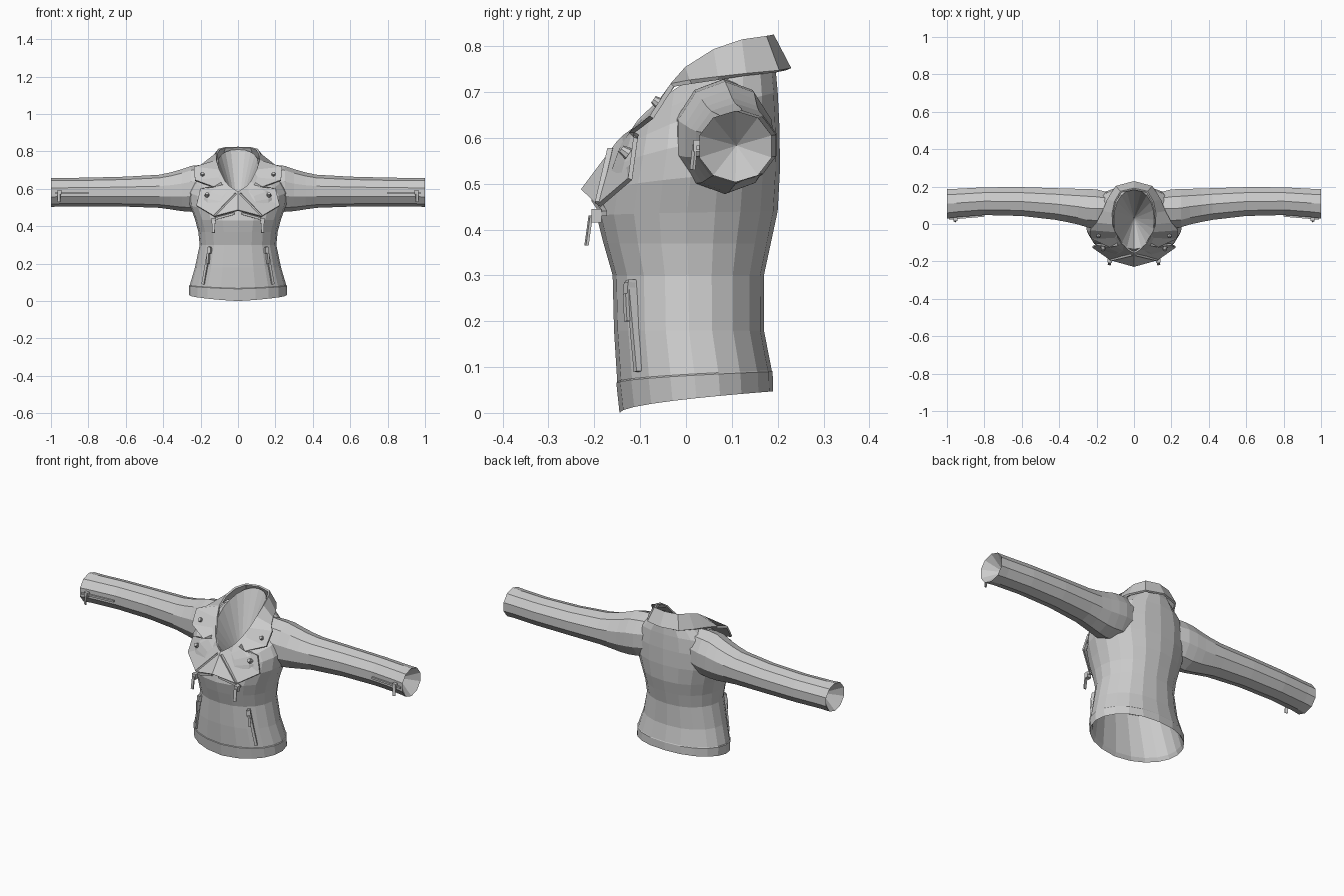
import bpy, bmesh, math
from mathutils import Vector, Matrix

cube = bpy.data.objects.get("Cube")
if cube:
    bpy.data.objects.remove(cube, do_unlink=True)

grey = bpy.data.materials.new("plain grey")
grey.use_nodes = True
COLOUR = (0.6, 0.6, 0.6, 1)
grey.diffuse_color = COLOUR
grey.node_tree.nodes["Principled BSDF"].inputs["Base Color"].default_value = COLOUR


def finish(name, bm):
    bmesh.ops.recalc_face_normals(bm, faces=bm.faces)
    mesh = bpy.data.meshes.new(name)
    bm.to_mesh(mesh)
    bm.free()
    mesh.materials.append(grey)
    obj = bpy.data.objects.new(name, mesh)
    bpy.context.collection.objects.link(obj)
    return obj


def loft(name, rings, start_tip=None, end_tip=None):
    """Skin closed rings; each tip closes an end with a hollow cone."""
    bm = bmesh.new()
    loops = [[bm.verts.new(p) for p in ring] for ring in rings]
    n = len(loops[0])
    for a, b in zip(loops, loops[1:]):
        for i in range(n):
            j = (i + 1) % n
            bm.faces.new((a[i], a[j], b[j], b[i]))
    for loop, tip in ((loops[0], start_tip), (loops[-1], end_tip)):
        if tip:
            apex = bm.verts.new(tip)
            for i in range(n):
                bm.faces.new((loop[i], loop[(i + 1) % n], apex))
    return finish(name, bm)


def bar(name, p, q, width, depth):
    """Slim box running from p to q."""
    p, q = Vector(p), Vector(q)
    bm = bmesh.new()
    turn = (q - p).to_track_quat('Z', 'Y').to_matrix().to_4x4()
    size = Matrix.Diagonal((width, depth, (q - p).length, 1))
    bmesh.ops.create_cube(bm, size=1, matrix=Matrix.Translation((p + q) / 2) @ turn @ size)
    return finish(name, bm)


def stud(name, place):
    bm = bmesh.new()
    turn = Matrix.Rotation(math.radians(55), 4, 'X')
    bmesh.ops.create_cone(bm, cap_ends=True, segments=8, radius1=0.014, radius2=0.009,
                          depth=0.02, matrix=Matrix.Translation(place) @ turn)
    return finish(name, bm)


# Torso, starting with the lining: front height, back height, half width, front y, back y
TORSO = [
    (.26, .26, .195, -.14, .15), (.02, .065, .25, -.135, .18),
    (0, .047, .262, -.145, .19), (.065, .09, .262, -.152, .189),
    (.068, .093, .258, -.15, .187), (.18, .18, .23, -.157, .17),
    (.3, .3, .205, -.16, .17), (.37, .37, .212, -.18, .185),
    (.43, .44, .23, -.195, .2), (.48, .53, .258, -.185, .205),
    (.52, .62, .262, -.17, .204), (.54, .7, .235, -.16, .2),
    (.56, .755, .165, -.15, .195), (.575, .81, .108, -.135, .183),
]


def torso_ring(zf, zb, half, yf, yb, n=20):
    ring = []
    for i in range(n):
        a = math.tau * i / n
        s = (1 - math.cos(a)) / 2
        x = math.copysign(abs(math.sin(a)) ** 0.88, math.sin(a)) if i % (n // 2) else 0
        ring.append((half * x, yf + (yb - yf) * s, zf + (zb - zf) * s ** 0.55))
    return ring


loft("torso", [torso_ring(*r) for r in TORSO], (0, .02, .38), (0, .03, .45))

# Sleeves: x, centre y, centre z, half depth, half height
SLEEVE = [
    (.14, .085, .61, .09, .115), (.2, .082, .605, .108, .118),
    (.25, .085, .6, .108, .118), (.3, .093, .593, .1, .108),
    (.36, .1, .589, .094, .095), (.42, .107, .587, .089, .085),
    (.6, .12, .585, .081, .077), (.8, .122, .583, .078, .074),
    (.95, .112, .582, .08, .073), (1, .108, .581, .083, .075),
]


def sleeve_ring(x, yc, zc, ry, rz, side, n=10):
    turns = [math.tau * (i + .5) / n for i in range(n)]
    return [(side * x, yc + ry * math.cos(a), zc + rz * math.sin(a) * 1.04) for a in turns]


# Collar and lapels: folded edge and outer edge, from back to front
FOLD = [
    ((0, .187, .823), (0, .225, .75)), ((.07, .172, .82), (.095, .2, .745)),
    ((.1, .12, .812), (.14, .13, .738)), ((.113, .06, .79), (.165, .07, .73)),
    ((.114, 0, .75), (.2, .01, .722)), ((.1, -.04, .7), (.235, -.03, .715)),
    ((.08, -.07, .66), (.23, -.075, .645)), ((.072, -.085, .645), (.13, -.12, .61)),
    ((.06, -.105, .625), (.2, -.11, .6)), ((.03, -.135, .602), (.222, -.122, .51)),
    ((.008, -.148, .588), (.125, -.19, .452)), ((0, -.15, .583), (0, -.225, .485)),
]
bm = bmesh.new()
pairs = [[bm.verts.new(p) for p in pair] for pair in FOLD]
for (a, b), (c, d) in zip(pairs, pairs[1:]):
    bm.faces.new((a, b, d, c))
collar = finish("collar_and_lapels", bm)
collar.modifiers.new("mirror", 'MIRROR').use_clip = True
solid = collar.modifiers.new("thickness", 'SOLIDIFY')
solid.thickness = 0.01
solid.offset = 0

# Matching parts on each side
for label, s in (("left", 1), ("right", -1)):
    loft(label + "_sleeve", [sleeve_ring(*r, s) for r in SLEEVE], None, (s * .92, .11, .583))
    stud(label + "_collar_stud", (s * .19, -.063, .678))
    stud(label + "_lapel_stud", (s * .165, -.133, .57))

    # Lapel overlay that stands proud beside the front opening
    bar(label + "_lapel_edge", (s * .012, -.165, .575), (s * .125, -.192, .458), .012, .008)

    # Chest zip and its hanging pull
    bar(label + "_chest_zip", (s * .02, -.2, .468), (s * .14, -.178, .435), .012, .012)
    bar(label + "_chest_slider", (s * .13, -.195, .415), (s * .13, -.195, .445), .024, .022)
    bar(label + "_chest_pull", (s * .132, -.217, .365), (s * .13, -.208, .43), .016, .006)

    # Waist pocket
    bar(label + "_pocket_welt", (s * .15, -.12, .29), (s * .185, -.102, .09), .02, .014)
    bar(label + "_pocket_slider", (s * .153, -.125, .255), (s * .152, -.123, .285), .02, .018)
    bar(label + "_pocket_pull", (s * .162, -.125, .2), (s * .157, -.128, .26), .016, .012)

    # Cuff zip
    bar(label + "_cuff_zip", (s * .8, .045, .578), (s * .99, .029, .578), .012, .01)
    bar(label + "_cuff_slider", (s * .955, .025, .57), (s * .955, .025, .595), .022, .018)
    bar(label + "_cuff_pull", (s * .958, .014, .53), (s * .955, .02, .585), .015, .006)
